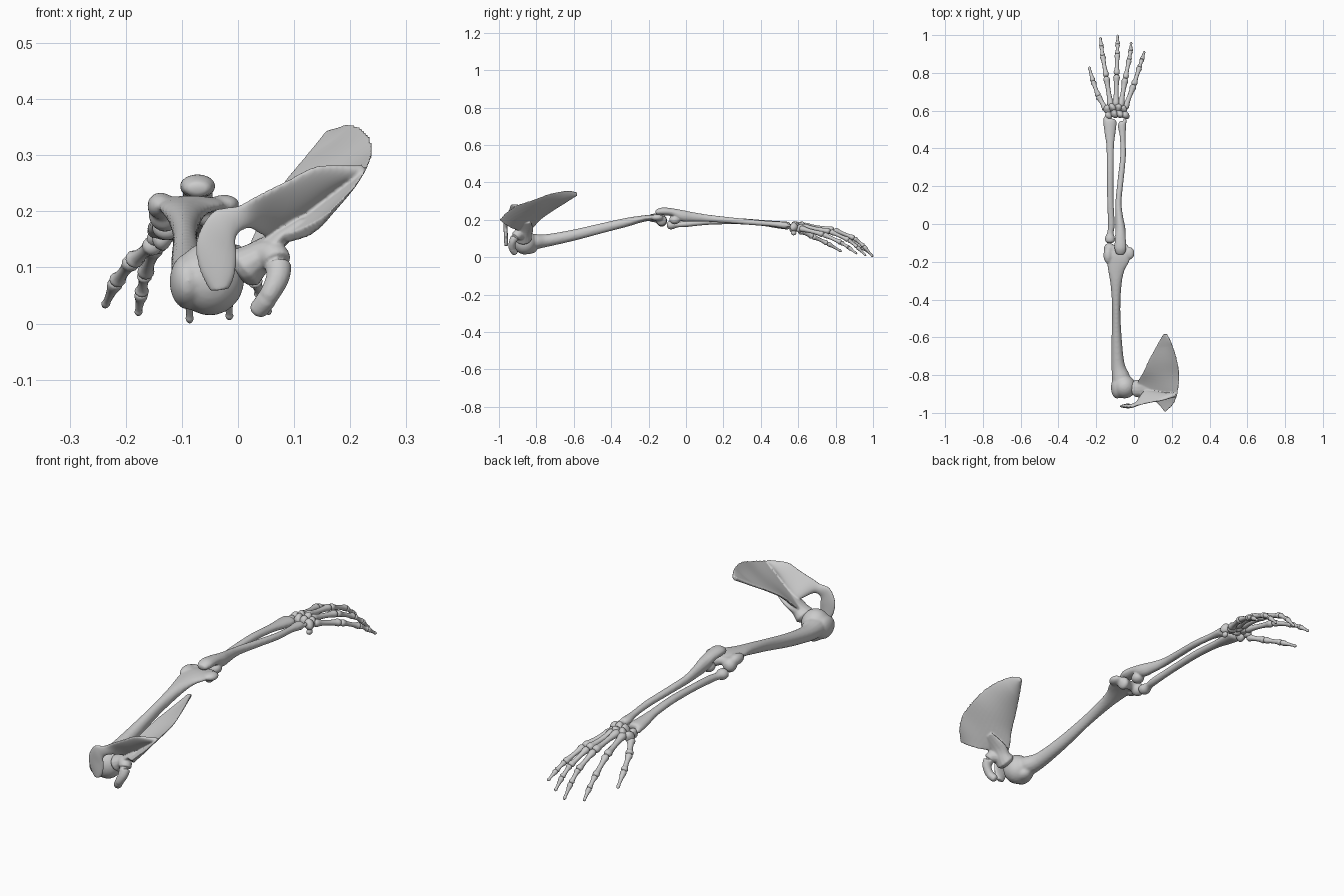
import bpy, math, random
from mathutils import Vector

if "Cube" in bpy.data.objects:
    bpy.data.objects.remove(bpy.data.objects["Cube"])

random.seed(3)


def spline(rows, steps):
    """Catmull-Rom through rows of numbers."""
    out, n = [], len(rows)
    for i in range(n - 1):
        p = [rows[max(0, min(n - 1, i + k))] for k in (-1, 0, 1, 2)]
        for s in range(steps):
            t = s / steps
            out.append([b + 0.5 * t * (c - a + t * (2*a - 5*b + 4*c - d + t * (3*(b - c) + d - a)))
                        for a, b, c, d in zip(*p)])
    return out + [list(rows[-1])]


def skin(name, rings):
    n = len(rings[0])
    verts = [v for r in rings for v in r]
    faces = [(i*n + k, i*n + (k+1) % n, (i+1)*n + (k+1) % n, (i+1)*n + k)
             for i in range(len(rings) - 1) for k in range(n)]
    faces += [tuple(reversed(range(n))), tuple(range(len(verts) - n, len(verts)))]
    me = bpy.data.meshes.new(name)
    me.from_pydata([tuple(v) for v in verts], [], faces)
    me.polygons.foreach_set("use_smooth", [True] * len(me.polygons))
    ob = bpy.data.objects.new(name, me)
    bpy.context.collection.objects.link(ob)
    bpy.context.view_layer.objects.active = ob
    ob.select_set(True)
    bpy.ops.object.mode_set(mode='EDIT')
    bpy.ops.mesh.select_all(action='SELECT')
    bpy.ops.mesh.normals_make_consistent(inside=False)
    bpy.ops.object.mode_set(mode='OBJECT')
    ob.select_set(False)
    return ob


def bone(name, rows, steps=5, n=14):
    """Rounded tube; each row is x, y, z, half width, half height."""
    pts = spline(rows, steps)
    rings = []
    for i, p in enumerate(pts):
        t = (Vector(pts[min(i+1, len(pts)-1)][:3]) - Vector(pts[max(i-1, 0)][:3])).normalized()
        ref = Vector((0, 0, 1)) if abs(t.z) < 0.8 else Vector((0, 1, 0))
        side = t.cross(ref).normalized()
        up = side.cross(t)

        def ring(scale, shift):
            c = Vector(p[:3]) + t * shift
            return [c + scale * (side * p[3] * math.cos(a) + up * p[4] * math.sin(a))
                    for a in (2 * math.pi * k / n for k in range(n))]
        r = min(p[3], p[4])
        if i == 0:
            rings += [ring(0.3, -0.5*r), ring(0.75, -0.35*r)]
        rings.append(ring(1, 0))
        if i == len(pts) - 1:
            rings += [ring(0.75, 0.35*r), ring(0.3, 0.5*r)]
    return skin(name, rings)


def plate(name, rows, camber, thick_a, thick_b, steps=5, n=32):
    """Thin plate between two edge curves; each row is edge A xyz + edge B xyz."""
    pts = spline(rows, steps)
    rings = []
    for i, p in enumerate(pts):
        a, b = Vector(p[:3]), Vector(p[3:])
        q0, q1 = pts[max(i-1, 0)], pts[min(i+1, len(pts)-1)]
        t = Vector(q1[:3]) + Vector(q1[3:]) - Vector(q0[:3]) - Vector(q0[3:])
        nor = (b - a).cross(t).normalized()
        ring = []
        for k in range(n):
            ang = 2 * math.pi * k / n
            s = (1 - math.cos(ang)) / 2
            th = thick_a + (thick_b - thick_a) * s
            cam = camber * 4 * s * (1 - s) * min(1, (b - a).length / 0.12)
            ring.append(a + (b - a) * s + nor * (th * math.sin(ang) + cam))
        rings.append(ring)
    return skin(name, rings)


def blob(name, c, r, rot=(0, 0, 0), jitter=0.0):
    bpy.ops.mesh.primitive_ico_sphere_add(subdivisions=3, radius=1, location=c, rotation=rot)
    ob = bpy.context.object
    ob.name, ob.scale = name, r
    if jitter:
        d = [Vector((random.uniform(-1, 1), random.uniform(-1, 1), random.uniform(-1, 1))) for _ in range(3)]
        for v in ob.data.vertices:
            v.co *= 1 + jitter * sum(math.sin(3 * v.co.dot(w)) for w in d)
    bpy.ops.object.shade_smooth()
    return ob


def fuse(name, obs, voxel, smooth=4):
    bpy.ops.object.select_all(action='DESELECT')
    for o in obs:
        o.select_set(True)
    bpy.context.view_layer.objects.active = obs[0]
    bpy.ops.object.transform_apply(location=True, rotation=True, scale=True)
    bpy.ops.object.join()
    ob = obs[0]
    ob.name = name
    m = ob.modifiers.new("fuse", 'REMESH')
    m.mode, m.voxel_size, m.use_smooth_shade = 'VOXEL', voxel, True
    m = ob.modifiers.new("soften", 'SMOOTH')
    m.factor, m.iterations = 0.5, smooth
    ob.select_set(False)


# Shoulder blade: blade, spine with acromion, neck, socket, hooked process
blade = plate("blade", [
    (.075, -.90, .15, .165, -.998, .20), (.035, -.87, .135, .209, -.955, .245),
    (.02, -.835, .14, .231, -.90, .28), (.05, -.78, .20, .241, -.81, .31),
    (.078, -.72, .245, .229, -.72, .342), (.122, -.64, .297, .20, -.632, .356),
    (.156, -.584, .334, .174, -.582, .346)], -.012, .013, .006)
spine = plate("spine", [
    (.224, -.91, .279, .222, -.90, .272), (.145, -.935, .281, .16, -.895, .23),
    (.09, -.945, .256, .10, -.885, .18), (.04, -.957, .231, .055, -.885, .155),
    (0, -.965, .21, .02, -.945, .17), (-.045, -.968, .20, -.003, -.962, .155),
    (-.074, -.966, .15, -.002, -.962, .12), (-.07, -.963, .10, -.006, -.962, .085),
    (-.05, -.96, .058, -.016, -.96, .062)], 0, .009, .012)
neck = bone("neck", [(.12, -.87, .185, .045, .006), (.07, -.865, .148, .05, .018),
                     (.035, -.87, .118, .044, .03), (.012, -.87, .10, .047, .04)])
hook = bone("hook", [(.03, -.875, .115, .03, .028), (.063, -.90, .12, .028, .028),
                     (.072, -.925, .088, .022, .02), (.055, -.93, .05, .018, .019),
                     (.036, -.915, .024, .018, .017)])
fuse("shoulder_blade", [blade, spine, neck, hook], .0035, 6)

# Upper arm bone
shaft = bone("shaft", [
    (-.06, -.87, .08, .05, .05), (-.07, -.81, .083, .048, .042), (-.085, -.74, .09, .035, .034),
    (-.092, -.6, .118, .027, .03), (-.094, -.45, .155, .022, .027), (-.095, -.32, .186, .03, .024),
    (-.094, -.24, .204, .046, .018), (-.085, -.18, .212, .066, .016), (-.085, -.145, .21, .066, .016)])
parts = [shaft, blob("head", (-.05, -.862, .08), (.062, .062, .066)),
         blob("greater_tubercle", (-.09, -.865, .075), (.032, .06, .05)),
         blob("lesser_tubercle", (-.06, -.84, .045), (.035, .045, .028)),
         blob("inner_knob", (-.025, -.155, .212), (.028, .034, .018)),
         blob("outer_knob", (-.138, -.165, .21), (.024, .045, .024)),
         blob("capitulum", (-.13, -.13, .195), (.03, .03, .032)),
         bone("trochlea", [(-.135, -.13, .20, .026, .026), (-.09, -.135, .203, .02, .02),
                           (-.045, -.13, .195, .03, .03)])]
fuse("upper_arm_bone", parts, .0055, 6)

# Forearm bones
ulna = bone("ulna_shaft", [
    (-.072, -.155, .24, .024, .015), (-.072, -.125, .245, .032, .021), (-.072, -.07, .24, .028, .021),
    (-.072, -.02, .222, .026, .03), (-.078, .04, .215, .02, .025), (-.082, .12, .208, .016, .019),
    (-.07, .24, .197, .016, .016), (-.058, .36, .186, .015, .015), (-.06, .46, .178, .015, .014),
    (-.063, .515, .172, .022, .018), (-.06, .535, .17, .02, .018)])
fuse("inner_forearm_bone", [ulna, blob("coronoid", (-.072, -.06, .2), (.028, .03, .024)),
                            blob("styloid", (-.048, .545, .17), (.009, .018, .009))], .004)
radius = bone("radius_shaft", [
    (-.127, -.09, .172, .026, .023), (-.127, -.072, .172, .026, .023), (-.125, -.045, .174, .017, .015),
    (-.12, .0, .177, .018, .016), (-.125, .12, .188, .017, .015), (-.126, .28, .192, .018, .016),
    (-.126, .41, .183, .02, .016), (-.127, .48, .175, .029, .019), (-.127, .53, .17, .035, .021),
    (-.127, .548, .168, .033, .02)])
fuse("outer_forearm_bone", [radius, blob("radius_styloid", (-.15, .553, .165), (.012, .02, .013))], .004)

# Wrist bones, two rows
for r, (y, xs) in enumerate([(.575, (-.133, -.103, -.073, -.047)), (.61, (-.142, -.116, -.088, -.057))]):
    for i, x in enumerate(xs):
        z = .152 + .014 * math.sin(math.pi * (i + .5) / 4)
        blob(f"wrist_bone_{r}_{i}", (x, y + (.008 if i in (1, 2) else 0), z), (.019, .024, .023),
             (.3 * i, .5 * r, .4 * i), .08)
blob("pea_wrist_bone", (-.043, .575, .13), (.012, .015, .013))

# Fingers: joint positions from wrist to tip
fingers = {
    "thumb": [(-.148, .605, .142), (-.188, .675, .112), (-.217, .755, .075), (-.238, .832, .03)],
    "index": [(-.122, .618, .165), (-.147, .78, .137), (-.166, .89, .088), (-.172, .94, .055), (-.178, .988, .016)],
    "middle": [(-.096, .622, .17), (-.092, .79, .147), (-.088, .90, .102), (-.087, .95, .06), (-.086, 1.0, .002)],
    "ring": [(-.072, .618, .165), (-.046, .77, .138), (-.026, .87, .092), (-.018, .915, .055), (-.015, .962, .008)],
    "little": [(-.05, .608, .155), (-.001, .735, .122), (.029, .83, .078), (.042, .87, .052), (.055, .914, .018)]}
for name, js in fingers.items():
    for i in range(len(js) - 1):
        a, b = Vector(js[i]), Vector(js[i + 1])
        tip = i == len(js) - 2
        w = (.0185, .016, .0135, .012)[i]
        prof = [(.06, .9), (.14, 1), (.3, .74), (.55, .64), (.78, .74), (.9, .95), (.96, .85)]
        if tip:
            prof = [(.06, .95), (.16, 1), (.4, .68), (.75, .5), (.88, .6), (.97, .4)]
        bone(f"{name}_bone_{i}", [(*a.lerp(b, t), w * k, w * k * .92) for t, k in prof], 3, 12)
